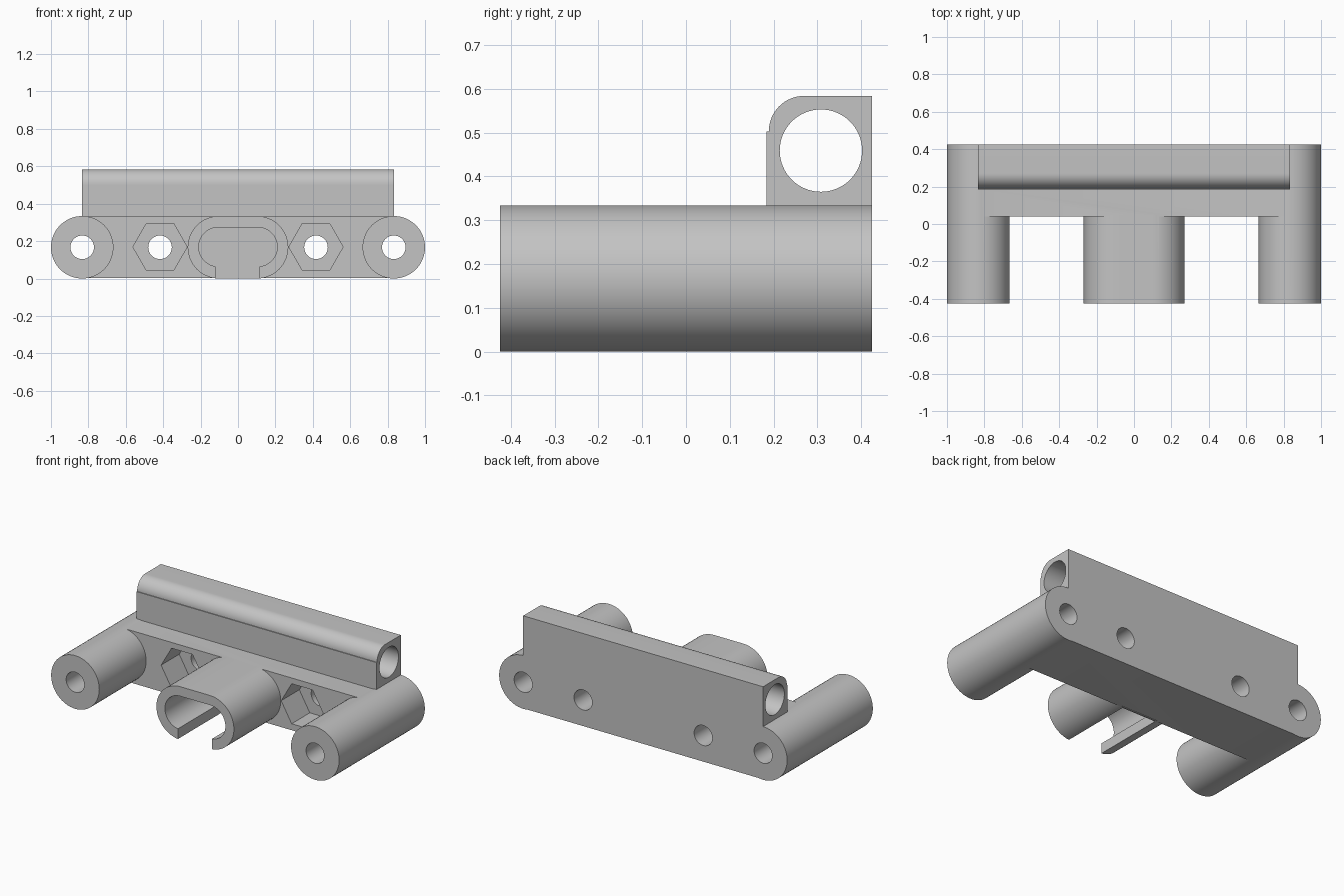
import bpy, bmesh
from math import pi, cos, sin, radians
from mathutils import Vector

cube = bpy.data.objects.get("Cube")
if cube:
    bpy.data.objects.remove(cube)

grey = bpy.data.materials.new("grey_plastic")
grey.use_nodes = True
colour = (0.55, 0.55, 0.55, 1)
grey.diffuse_color = colour
grey.node_tree.nodes["Principled BSDF"].inputs["Base Color"].default_value = colour

FRONT, BACK, PLATE_FRONT = -0.425, 0.425, 0.04
MID, R = 0.167, 0.167          # barrel axis height and radius
BARREL_X, NUT_X, CLIP_X = 0.833, 0.417, 0.833


def arc(cx, cz, r, start, end, steps):
    return [(cx + r * cos(radians(start + (end - start) * i / steps)),
             cz + r * sin(radians(start + (end - start) * i / steps)))
            for i in range(steps + 1)]


def circle(cx, cz, r, sides=64):
    return arc(cx, cz, r, 0, 360, sides)[:-1]


def stadium(half, cz, r):
    return arc(half, cz, r, -90, 90, 32) + arc(-half, cz, r, 90, 270, 32)


def box(x0, x1, z0, z1):
    return [(x0, z0), (x1, z0), (x1, z1), (x0, z1)]


def prism(name, profile, start, end, axis="y"):
    """Extrude a 2D profile along y (profile is x, z) or x (profile is y, z)."""
    place = (lambda p, d: (p[0], d, p[1])) if axis == "y" else (lambda p, d: (d, p[0], p[1]))
    bm = bmesh.new()
    face = bm.faces.new([bm.verts.new(place(p, start)) for p in profile])
    out = bmesh.ops.extrude_face_region(bm, geom=[face])
    step = Vector(place((0, 0), end - start))
    bmesh.ops.translate(bm, vec=step, verts=[v for v in out["geom"] if isinstance(v, bmesh.types.BMVert)])
    bmesh.ops.recalc_face_normals(bm, faces=bm.faces)
    mesh = bpy.data.meshes.new(name)
    bm.to_mesh(mesh)
    bm.free()
    mesh.materials.append(grey)
    obj = bpy.data.objects.new(name, mesh)
    bpy.context.collection.objects.link(obj)
    return obj


def combine(body, tool, operation):
    tool.hide_render = True
    mod = body.modifiers.new(tool.name, "BOOLEAN")
    mod.operation, mod.solver, mod.object = operation, "EXACT", tool
    bpy.context.view_layer.objects.active = body
    bpy.ops.object.modifier_apply(modifier=mod.name)
    bpy.data.objects.remove(tool)


# Back plate
body = prism("bracket_body", box(-BARREL_X, BARREL_X, 0.003, 0.331), PLATE_FRONT, BACK)

# Outer barrels and centre boss
for side in (-1, 1):
    combine(body, prism("barrel", circle(side * BARREL_X, MID, R), FRONT, BACK), "UNION")
combine(body, prism("centre_boss", stadium(0.102, MID, R), FRONT, PLATE_FRONT + 0.01), "UNION")

# Rod holder along the top, rounded at its front upper edge
holder = [(BACK, 0.3), (BACK, 0.584), (0.27, 0.584)]
holder += arc(0.27, 0.503, 0.081, 90, 180, 16)[1:]
holder += [(0.184, 0.503), (0.184, 0.3)]
combine(body, prism("rod_holder", holder, -CLIP_X, CLIP_X, "x"), "UNION")
combine(body, prism("rod_hole", circle(0.308, 0.459, 0.094), -1.1, 1.1, "x"), "DIFFERENCE")

# Screw holes and hexagonal nut pockets
for side in (-1, 1):
    for x in (BARREL_X, NUT_X):
        combine(body, prism("screw_hole", circle(side * x, MID, 0.063, 48), -0.6, 0.6), "DIFFERENCE")
    combine(body, prism("nut_pocket", circle(side * NUT_X, MID + 0.002, 0.145, 6),
                        PLATE_FRONT - 0.1, PLATE_FRONT + 0.18), "DIFFERENCE")

# Pocket in the centre boss, open through a slit underneath
combine(body, prism("boss_pocket", stadium(0.105, MID + 0.002, 0.105), -0.6, PLATE_FRONT), "DIFFERENCE")
combine(body, prism("boss_slit", box(-0.12, 0.116, -0.1, 0.12), -0.6, PLATE_FRONT), "DIFFERENCE")

# Smooth the round faces, keep the edges crisp
bpy.ops.object.select_all(action="DESELECT")
body.select_set(True)
bpy.context.view_layer.objects.active = body
bpy.ops.object.shade_smooth_by_angle(angle=radians(30))
